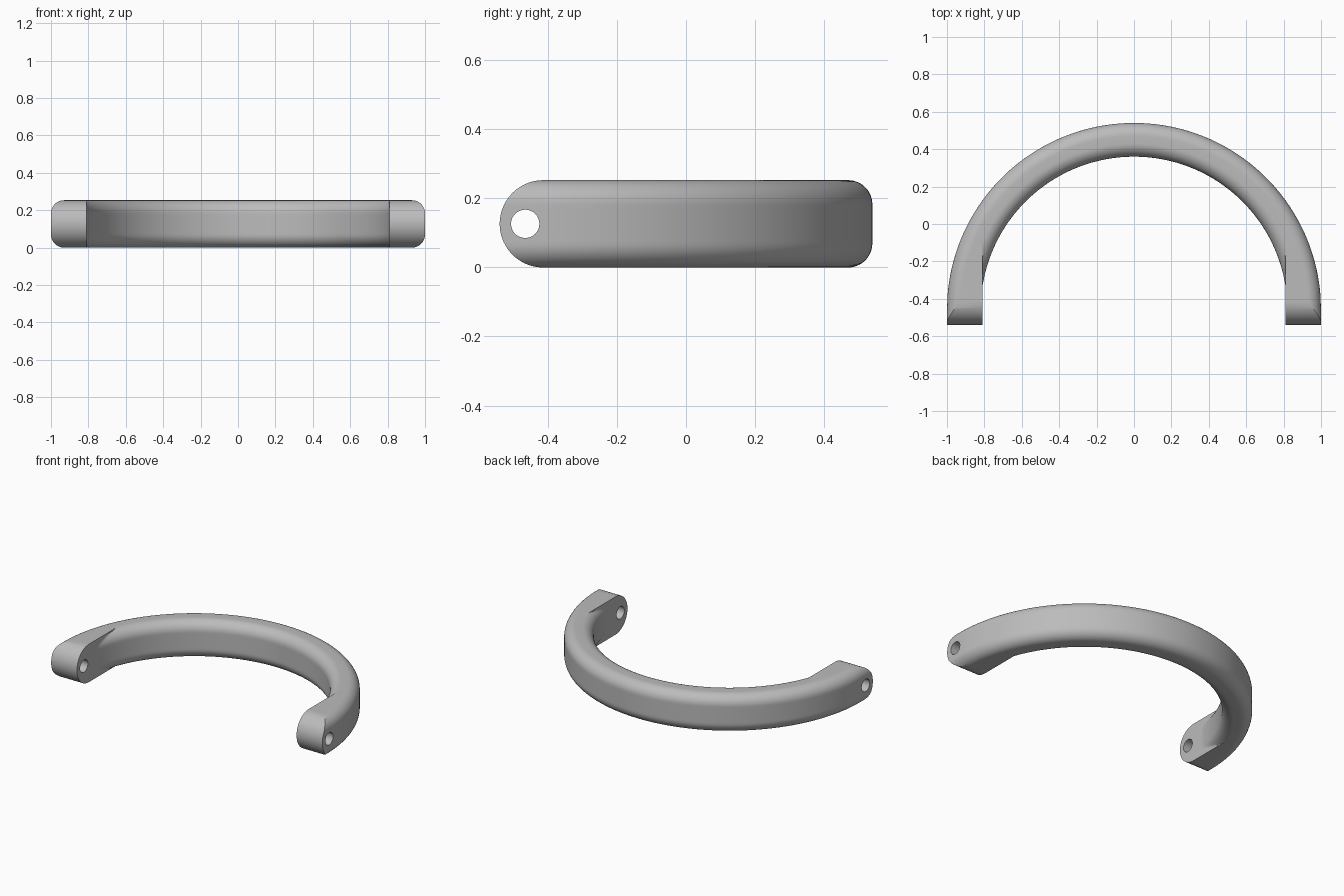
import bpy
import bmesh
from math import pi, sin, cos, sqrt

default = bpy.data.objects.get("Cube")
if default:
    bpy.data.objects.remove(default, do_unlink=True)

# Main dimensions
OUTER, INNER, PAD_X = 1.0, 0.82, 0.81
HALF_H, FILLET = 0.1265, 0.07
ARC_Y = -0.46                 # centre of the bow
CAP_Y = -0.54 + HALF_H        # centre of the rounded ends
HOLE_Y, HOLE_R = -0.466, 0.041
STEPS, STATIONS = 36, 180
START = 0.062                 # angle where the bow meets the rounded ends

steel = bpy.data.materials.new("grey_metal")
steel.use_nodes = True
grey = (0.5, 0.5, 0.5, 1)
steel.diffuse_color = grey
steel.node_tree.nodes["Principled BSDF"].inputs["Base Color"].default_value = grey


def inset(z):
    """Setback of the wall caused by the rounded top and bottom edges."""
    d = max(0.0, FILLET - min(z, 2 * HALF_H - z))
    return FILLET - sqrt(max(0.0, FILLET ** 2 - d ** 2))


heights = [HALF_H * (1 - cos(pi * i / STEPS)) for i in range(STEPS + 1)]
section = [(OUTER - inset(z), z, False) for z in heights]
section += [(INNER + inset(z), z, True) for z in reversed(heights)]


def end_ring(bm, side):
    """Rounded end following a half circle seen from the side."""
    ring = []
    for r, z, inner in section:
        y = CAP_Y - sqrt(max(0.0, HALF_H ** 2 - (z - HALF_H) ** 2))
        ring.append(bm.verts.new((side * (PAD_X if inner else r), y, z)))
    return ring


def bow_ring(bm, angle):
    """Bow section, its inner side filled out to the flat pad near the ends."""
    ring = []
    for r, z, inner in section:
        if inner:
            r = min(r, PAD_X / max(abs(cos(angle)), 0.01))
        ring.append(bm.verts.new((r * cos(angle), ARC_Y + r * sin(angle), z)))
    return ring


# Bow with flat inner pads and rounded ends
bm = bmesh.new()
span = pi - 2 * START
rings = [end_ring(bm, 1)]
rings += [bow_ring(bm, START + span * i / STATIONS) for i in range(STATIONS + 1)]
rings.append(end_ring(bm, -1))
n = len(section)
for a, b in zip(rings, rings[1:]):
    for i in range(n):
        j = (i + 1) % n
        bm.faces.new((a[i], a[j], b[j], b[i]))
for ring in (rings[0], rings[-1]):
    for i in range(STEPS):
        bm.faces.new((ring[i], ring[i + 1], ring[n - 2 - i], ring[n - 1 - i]))
bmesh.ops.remove_doubles(bm, verts=bm.verts[:], dist=1e-6)
bmesh.ops.recalc_face_normals(bm, faces=bm.faces[:])
mesh = bpy.data.meshes.new("shackle_bow")
bm.to_mesh(mesh)
bm.free()
mesh.materials.append(steel)
bow = bpy.data.objects.new("shackle_bow", mesh)
bpy.context.collection.objects.link(bow)

# Pin hole through both ends
bpy.ops.mesh.primitive_cylinder_add(vertices=48, radius=HOLE_R, depth=3,
                                    location=(0, HOLE_Y, HALF_H),
                                    rotation=(0, pi / 2, 0))
cutter = bpy.context.object
cutter.name = "pin_hole_cutter"
cutter.hide_render = True
cutter.data.materials.append(steel)

bpy.ops.object.select_all(action='DESELECT')
bow.select_set(True)
bpy.context.view_layer.objects.active = bow
cut = bow.modifiers.new("pin_hole", 'BOOLEAN')
cut.operation = 'DIFFERENCE'
cut.solver = 'EXACT'
cut.object = cutter
bpy.ops.object.modifier_apply(modifier=cut.name)
bpy.data.objects.remove(cutter, do_unlink=True)
bpy.ops.object.shade_smooth_by_angle(angle=pi / 6)
